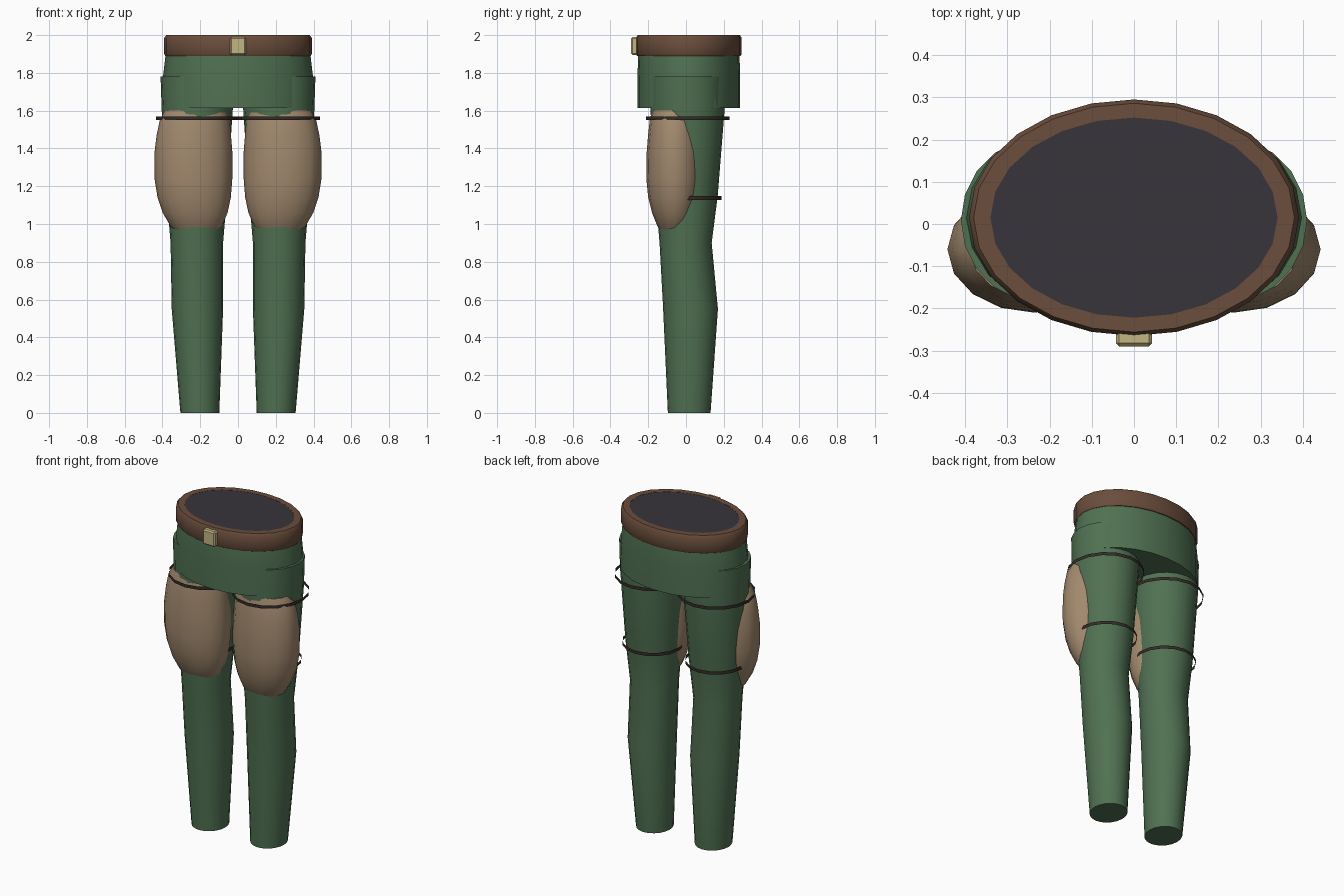
import bpy, bmesh, math

if "Cube" in bpy.data.objects:
    bpy.data.objects.remove(bpy.data.objects["Cube"])


def mat(name, rgb):
    m = bpy.data.materials.new(name)
    m.diffuse_color = (*rgb, 1)
    m.use_nodes = True
    m.node_tree.nodes["Principled BSDF"].inputs["Base Color"].default_value = m.diffuse_color
    return m


GREEN = mat("cloth_green", (0.08, 0.165, 0.085))
TAN = mat("pad_tan", (0.36, 0.25, 0.155))
BROWN = mat("leather_brown", (0.145, 0.075, 0.045))
DARK = mat("dark_fill", (0.04, 0.035, 0.043))
STRAP = mat("strap_dark", (0.035, 0.025, 0.02))
BRASS = mat("buckle_brass", (0.54, 0.46, 0.22))


def finish(name, bm, material, smooth=40):
    bmesh.ops.recalc_face_normals(bm, faces=bm.faces)
    me = bpy.data.meshes.new(name)
    bm.to_mesh(me)
    bm.free()
    me.materials.append(material)
    ob = bpy.data.objects.new(name, me)
    bpy.context.collection.objects.link(ob)
    bpy.ops.object.select_all(action='DESELECT')
    ob.select_set(True)
    bpy.context.view_layer.objects.active = ob
    bpy.ops.object.shade_smooth_by_angle(angle=math.radians(smooth))
    return ob


def loft(name, rings, material, sides=24, caps=True, closed=False, side=1):
    """Skin elliptical rings given as (z, cx, cy, rx, ry); side=-1 mirrors in x."""
    bm = bmesh.new()
    loops = []
    for z, cx, cy, rx, ry in rings:
        loops.append([bm.verts.new((side * (cx + rx * math.cos(2 * math.pi * i / sides)),
                                    cy + ry * math.sin(2 * math.pi * i / sides), z))
                      for i in range(sides)])
    pairs = list(zip(loops, loops[1:]))
    if closed:
        pairs.append((loops[-1], loops[0]))
    for a, b in pairs:
        for i in range(sides):
            j = (i + 1) % sides
            bm.faces.new((a[i], a[j], b[j], b[i]))
    if caps and not closed:
        bm.faces.new(loops[0])
        bm.faces.new(loops[-1])
    return finish(name, bm, material)


# Hips
CY = 0.015
loft("hips", [(1.615, 0, CY, 0.397, 0.272), (1.78, 0, CY, 0.397, 0.272),
              (1.90, 0, CY, 0.383, 0.268), (1.95, 0, CY, 0.375, 0.262)], GREEN)

# Belt ring with softened outer edges, and the dark waist fill
loft("belt", [(1.89, 0, CY, 0.34, 0.237), (1.89, 0, CY, 0.385, 0.274),
              (1.90, 0, CY, 0.391, 0.280), (1.985, 0, CY, 0.391, 0.280),
              (2.0, 0, CY, 0.38, 0.271), (2.0, 0, CY, 0.34, 0.237)],
     BROWN, closed=True)
loft("waist_fill", [(1.93, 0, CY, 0.34, 0.237), (1.999, 0, CY, 0.34, 0.237)], DARK)

# Buckle
bm = bmesh.new()
bmesh.ops.create_cube(bm, size=1)
for v in bm.verts:
    v.co = (v.co.x * 0.086, v.co.y * 0.042 - 0.269, v.co.z * 0.094 + 1.942)
bmesh.ops.bevel(bm, geom=bm.edges[:], offset=0.008, segments=1, affect='EDGES')
finish("belt_buckle", bm, BRASS, 30)

# Legs, thigh pads and straps on both sides
LEG = [(0.005, 0.202, 0.017, 0.103, 0.113), (0.55, 0.215, 0.024, 0.136, 0.145),
       (0.90, 0.218, -0.002, 0.139, 0.138), (1.15, 0.218, 0.003, 0.160, 0.165),
       (1.60, 0.216, 0.008, 0.188, 0.196), (1.78, 0.215, 0.009, 0.195, 0.197)]
LEG[0] = (0.0,) + LEG[0][1:]
PAD = [(1.60, 0.222, -0.065, 0.165, 0.115), (1.55, 0.229, -0.062, 0.185, 0.130),
       (1.47, 0.234, -0.060, 0.197, 0.141), (1.38, 0.236, -0.060, 0.206, 0.148),
       (1.24, 0.236, -0.060, 0.206, 0.150), (1.14, 0.232, -0.060, 0.194, 0.140),
       (1.06, 0.227, -0.060, 0.172, 0.120), (0.99, 0.221, -0.060, 0.137, 0.092),
       (0.95, 0.219, -0.060, 0.100, 0.065)]
for label, s in (("right", 1), ("left", -1)):
    loft(label + "_leg", LEG, GREEN, 20, side=s)
    loft(label + "_thigh_pad", PAD, TAN, 16, side=s)
    for part, z, cx, rx, ry in (("upper", 1.56, 0.2175, 0.217, 0.222),
                                ("lower", 1.137, 0.216, 0.176, 0.180)):
        loft(f"{label}_{part}_strap", [(z - 0.01, cx, 0.009, rx, ry),
                                       (z + 0.01, cx, 0.009, rx, ry)],
             STRAP, 16, caps=False, side=s)
